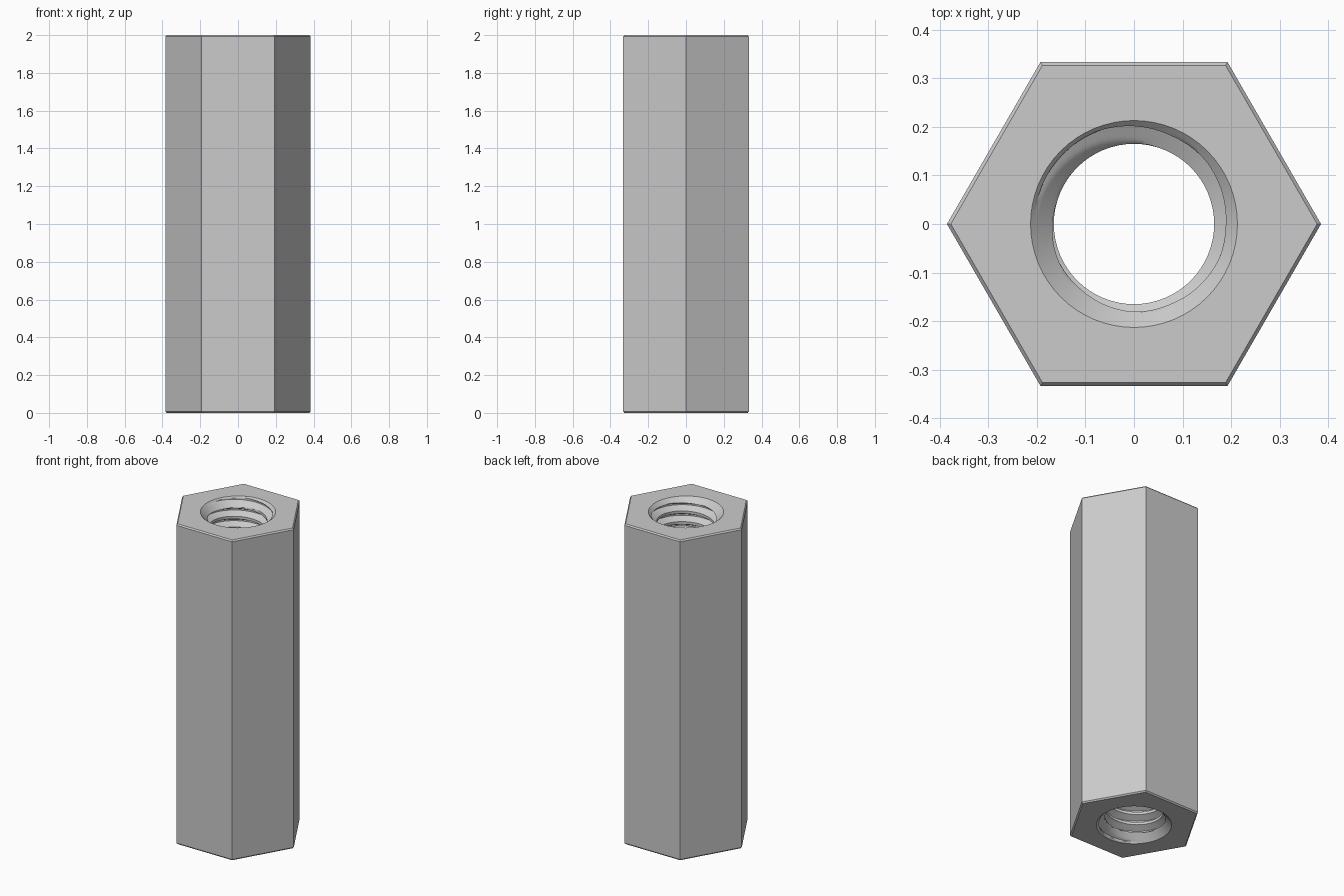
import bpy
import bmesh
from math import cos, sin, pi, radians

HEIGHT = 2.0
HEX_R, CHAMFER = 0.385, 0.008                       # hexagon corner radius, edge bevel
PITCH, CREST_R, ROOT_R, SINK_R = HEIGHT / 30, 0.165, 0.205, 0.213
SEGMENTS, ROWS, PHASE = 64, 16, 0.45                # bore sides, rows per thread turn

cube = bpy.data.objects.get("Cube")
if cube:
    bpy.data.objects.remove(cube, do_unlink=True)

steel = bpy.data.materials.new("grey_steel")
steel.use_nodes = True
steel.diffuse_color = (0.6, 0.6, 0.6, 1)
steel.node_tree.nodes["Principled BSDF"].inputs["Base Color"].default_value = (0.6, 0.6, 0.6, 1)


def thread_radius(row, z):
    """Trapezoid thread, cut away by a 45 degree countersink at both ends."""
    t = (row % ROWS) / ROWS
    from_root = min(t, 1 - t)
    slope = min(max((from_root - 1 / 16) / (5 / 16), 0), 1)
    thread = ROOT_R + (CREST_R - ROOT_R) * slope
    return max(thread, SINK_R - min(z, HEIGHT - z))


bm = bmesh.new()

# Hexagonal body with a fine bevel at both ends
profile = [(HEX_R - CHAMFER, 0), (HEX_R, CHAMFER),
           (HEX_R, HEIGHT - CHAMFER), (HEX_R - CHAMFER, HEIGHT)]
rings = [[bm.verts.new((r * cos(i * pi / 3), r * sin(i * pi / 3), z)) for i in range(6)]
         for r, z in profile]
for low, high in zip(rings, rings[1:]):
    for i in range(6):
        j = (i + 1) % 6
        bm.faces.new((low[i], low[j], high[j], high[i]))

# Right-handed threaded bore: helical rows clamped to the two end planes
shared = {}


def bore_vert(column, row):
    z = PITCH * (row / ROWS + column / SEGMENTS + PHASE)
    z = min(max(z, 0), HEIGHT)
    key = (column % SEGMENTS, round(z, 5))
    if key not in shared:
        r = thread_radius(row, z)
        a = 2 * pi * column / SEGMENTS
        shared[key] = bm.verts.new((r * cos(a), r * sin(a), z))
    return shared[key]


for row in range(-2 * ROWS, 31 * ROWS):
    for col in range(SEGMENTS):
        corners = [bore_vert(col, row), bore_vert(col, row + 1),
                   bore_vert(col + 1, row + 1), bore_vert(col + 1, row)]
        corners = list(dict.fromkeys(corners))
        if len(corners) > 2:
            bm.faces.new(corners)

# Flat end faces between the hexagon and the countersink rim
for end in (0, HEIGHT):
    rim = [e for e in bm.edges if e.is_boundary
           and all(abs(v.co.z - end) < 1e-4 for v in e.verts)]
    bmesh.ops.triangle_fill(bm, edges=rim, use_beauty=True,
                            normal=(0, 0, 1 if end else -1))

bmesh.ops.recalc_face_normals(bm, faces=bm.faces[:])
mesh = bpy.data.meshes.new("threaded_hex_standoff")
bm.to_mesh(mesh)
bm.free()
mesh.materials.append(steel)

standoff = bpy.data.objects.new("threaded_hex_standoff", mesh)
bpy.context.collection.objects.link(standoff)
bpy.ops.object.select_all(action="DESELECT")
standoff.select_set(True)
bpy.context.view_layer.objects.active = standoff
bpy.ops.object.shade_smooth_by_angle(angle=radians(30))
